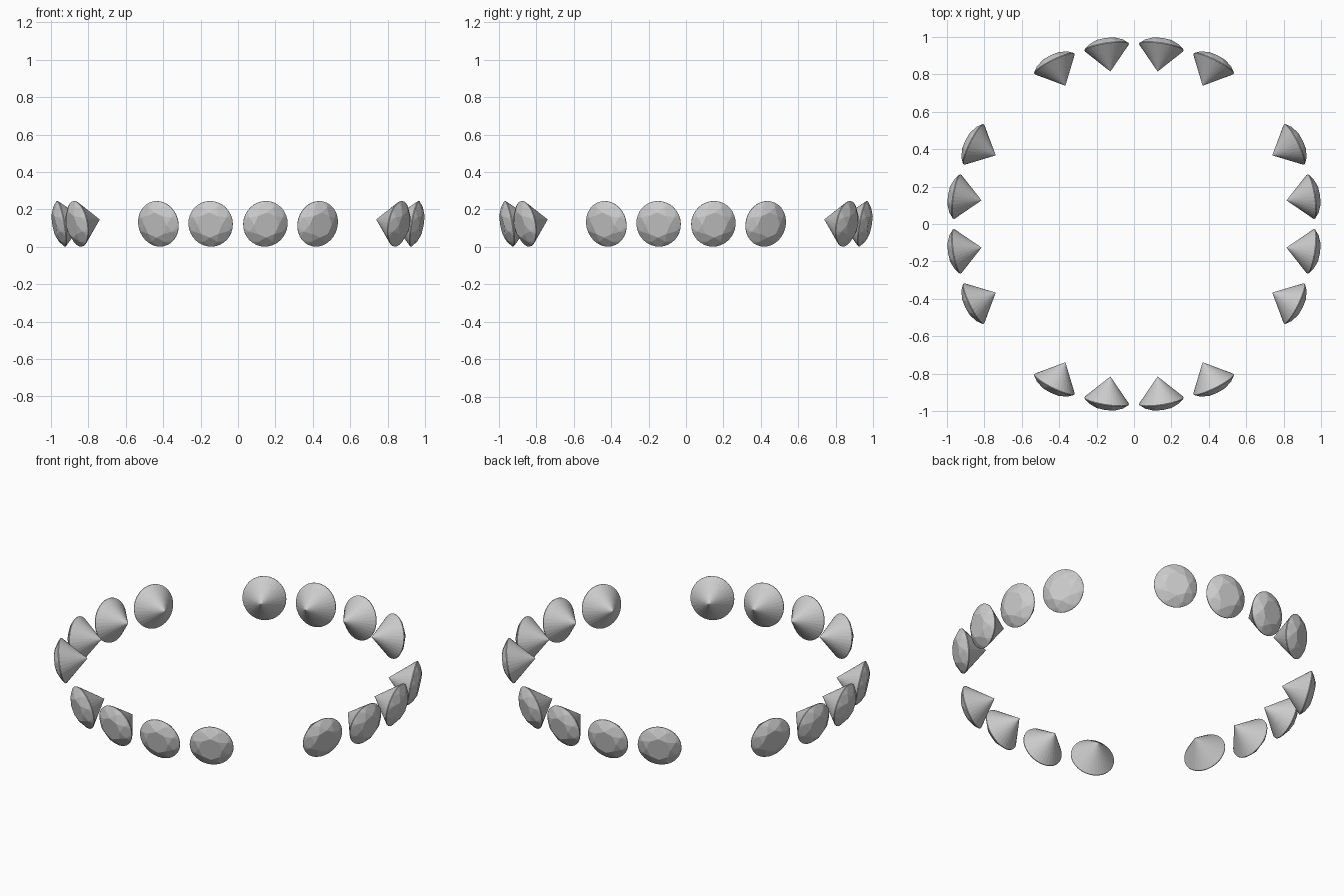
import bpy, bmesh
from math import radians, cos, sin, pi
from mathutils import Matrix

if "Cube" in bpy.data.objects:
    bpy.data.objects.remove(bpy.data.objects["Cube"])

GIRDLE_R = 0.120
SEG = 32          # girdle divisions
MAIN = 8          # table sides


def ring(bm, count, radius, height, offset=0.0):
    return [bm.verts.new((1.03 * radius * cos(2 * pi * (i + offset) / count),
                          radius * sin(2 * pi * (i + offset) / count), height))
            for i in range(count)]


def gem_mesh():
    """Round brilliant cut, table facing +z, girdle centre at the origin."""
    bm = bmesh.new()
    culet = bm.verts.new((0, 0, -0.134))
    low = ring(bm, SEG, GIRDLE_R, -0.002)
    high = ring(bm, SEG, GIRDLE_R, 0.002)
    mid = ring(bm, MAIN, 0.098, 0.022, 0.5)
    table = ring(bm, MAIN, 0.066, 0.038)
    # pavilion cone and thin girdle band
    for i in range(SEG):
        j = (i + 1) % SEG
        bm.faces.new((culet, low[j], low[i]))
        bm.faces.new((low[i], low[j], high[j], high[i]))
    # crown: star, kite and upper girdle facets
    step = SEG // MAIN
    for i in range(MAIN):
        j = (i + 1) % MAIN
        bm.faces.new((table[i], mid[i], table[j]))
        bm.faces.new((table[i], mid[i - 1], high[i * step], mid[i]))
        for k in range(i * step, (i + 1) * step):
            bm.faces.new((mid[i], high[k], high[(k + 1) % SEG]))
    bm.faces.new(table)
    bmesh.ops.recalc_face_normals(bm, faces=bm.faces[:])
    mesh = bpy.data.meshes.new("gem")
    bm.to_mesh(mesh)
    bm.free()
    return mesh


# four groups of four gems, facing outward and leaning slightly downward
mesh = gem_mesh()
for side in range(4):
    for n, a in enumerate((-26.4, -8.8, 8.8, 26.4)):
        gem = bpy.data.objects.new(f"gem_{side + 1}_{n + 1}", mesh)
        bpy.context.collection.objects.link(gem)
        gem.matrix_world = (Matrix.Rotation(radians(90 * side + a), 4, 'Z')
                            @ Matrix.Translation((0.957, 0, 0.123))
                            @ Matrix.Rotation(radians(100), 4, 'Y'))
